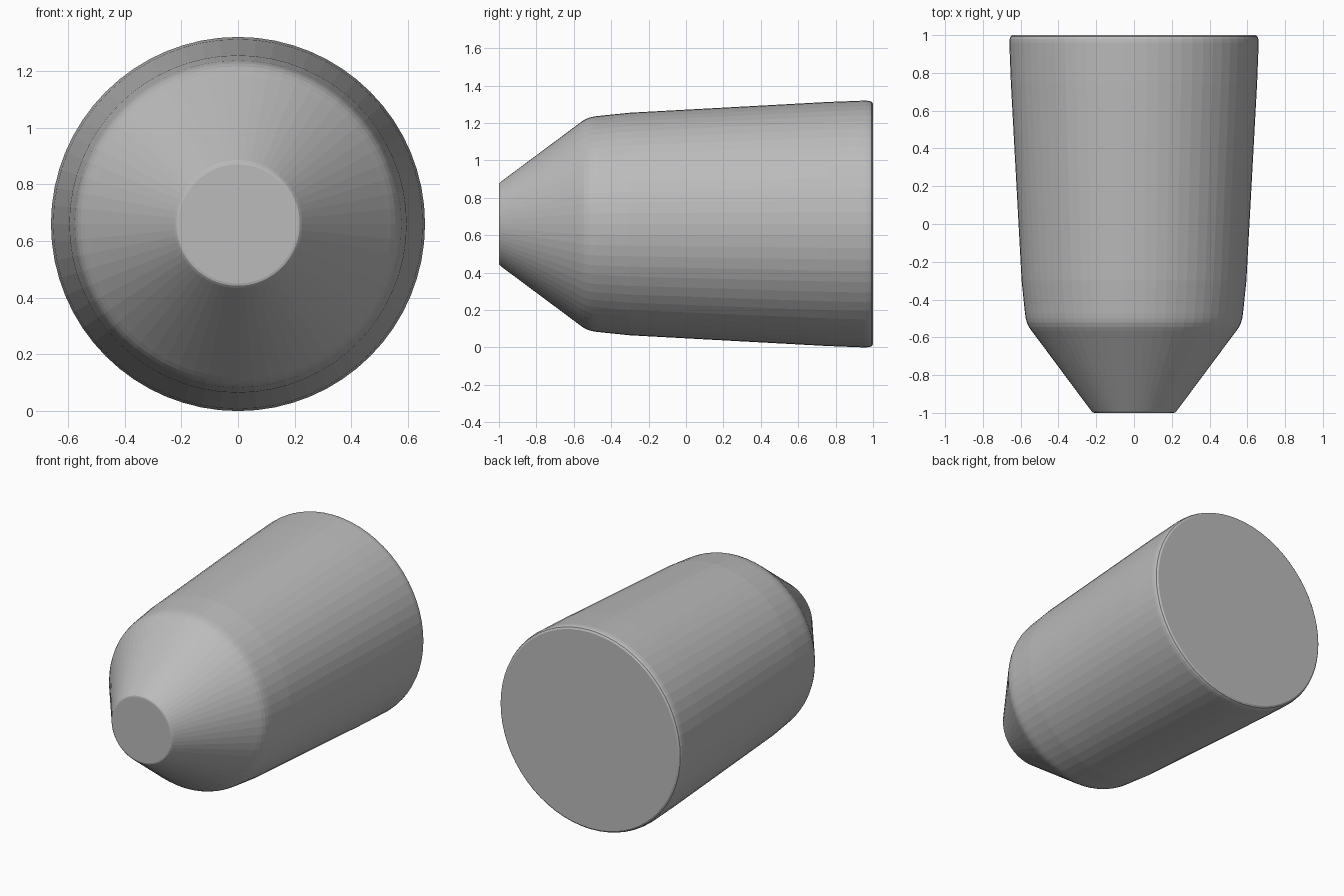
import bpy, bmesh, math

if "Cube" in bpy.data.objects:
    bpy.data.objects.remove(bpy.data.objects["Cube"])

SEGMENTS = 64
AXIS_Z = 0.66

# Body outline from the tip to the base: (radius, y)
PROFILE = [(0.21, -1.0), (0.218, -0.998), (0.226, -0.99),
           (0.522, -0.592), (0.541, -0.567), (0.556, -0.545),
           (0.567, -0.522), (0.573, -0.50), (0.577, -0.475),
           (0.595, -0.30), (0.652, 0.75), (0.659, 0.93),
           (0.66, 0.96), (0.658, 0.98), (0.653, 0.993), (0.642, 1.0)]

grey = bpy.data.materials.new("plain grey")
grey.diffuse_color = (0.5, 0.5, 0.5, 1)
grey.use_nodes = True
grey.node_tree.nodes["Principled BSDF"].inputs["Base Color"].default_value = grey.diffuse_color

# Tapered body: rings of the outline, bridged and capped
bm = bmesh.new()
rings = []
for r, y in PROFILE:
    ring = []
    for i in range(SEGMENTS):
        a = 2 * math.pi * i / SEGMENTS
        ring.append(bm.verts.new((r * math.cos(a), y, AXIS_Z + r * math.sin(a))))
    rings.append(ring)
for a, b in zip(rings, rings[1:]):
    for i in range(SEGMENTS):
        j = (i + 1) % SEGMENTS
        bm.faces.new((a[i], a[j], b[j], b[i]))
bm.faces.new(rings[0])
bm.faces.new(rings[-1])
bmesh.ops.recalc_face_normals(bm, faces=bm.faces)

mesh = bpy.data.meshes.new("tapered_body")
bm.to_mesh(mesh)
bm.free()
mesh.materials.append(grey)
body = bpy.data.objects.new("tapered_body", mesh)
bpy.context.collection.objects.link(body)
